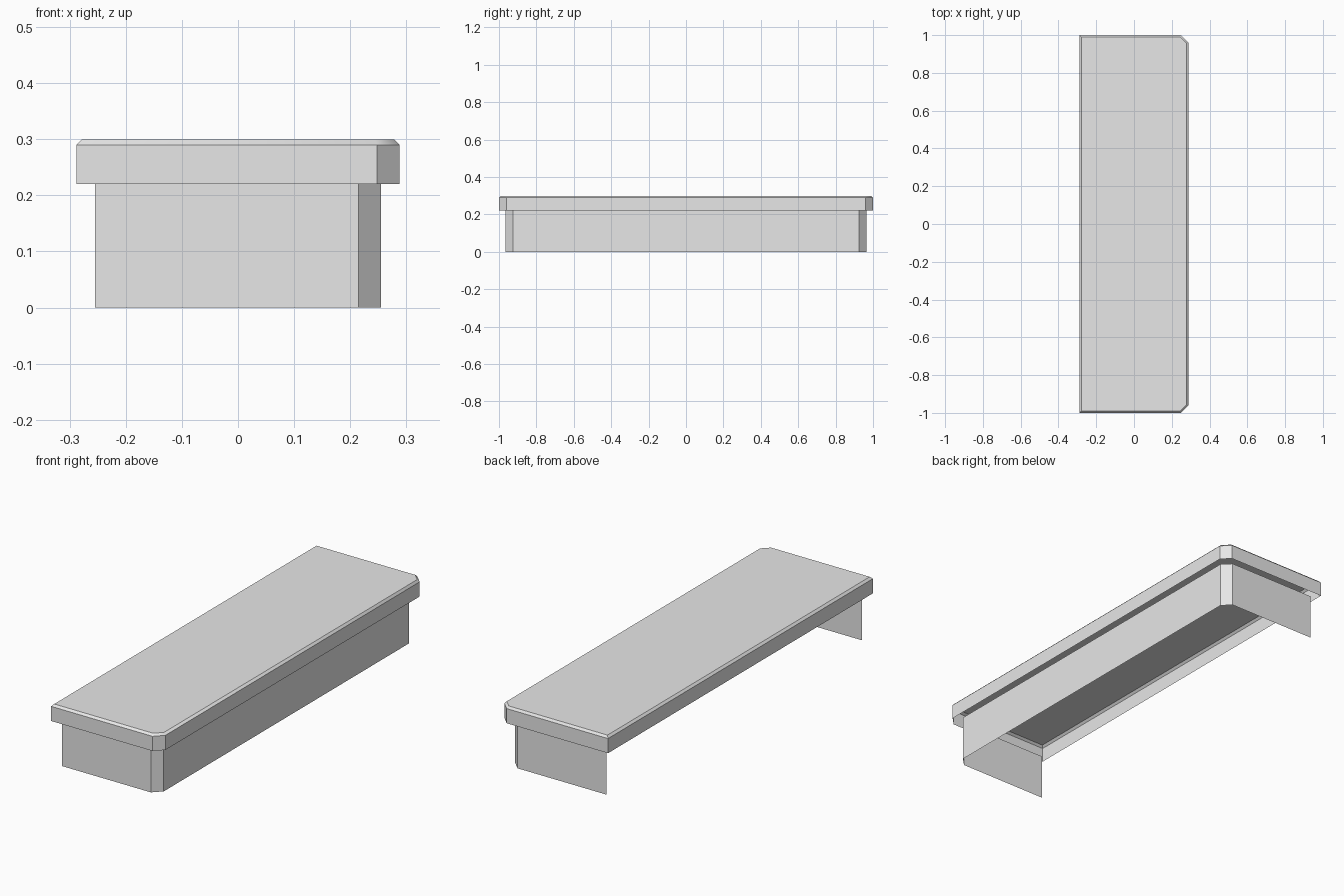
import bpy
import bmesh
from math import radians, tan

cube = bpy.data.objects.get("Cube")
if cube:
    bpy.data.objects.remove(cube, do_unlink=True)

# Single plain finish
grey = bpy.data.materials.new("light_grey")
grey.use_nodes = True
colour = (0.8, 0.8, 0.8, 1)
grey.diffuse_color = colour
grey.node_tree.nodes["Principled BSDF"].inputs["Base Color"].default_value = colour

CHAMFER = 0.04


def outline(half_x, half_y, inset=0.0):
    """Counter-clockwise plan with both +x corners cut, optionally inset."""
    x, y = half_x - inset, half_y - inset
    cut = CHAMFER - inset * (2 - 2 * tan(radians(22.5)) - 2 + tan(radians(22.5)) + 1)
    front = [(-x, -y), (x - cut, -y), (x, -y + cut)]
    return front + [(px, -py) for px, py in reversed(front)]


def shell(name, rings, closed, capped):
    """Skin stacked (plan, height) rings as a thin open-bottomed shell."""
    bm = bmesh.new()
    loops = [[bm.verts.new((x, y, z)) for x, y in plan] for plan, z in rings]
    for low, high in zip(loops, loops[1:]):
        count = len(low)
        for i in range(count if closed else count - 1):
            j = (i + 1) % count
            bm.faces.new((low[i], low[j], high[j], high[i]))
    if capped:
        bm.faces.new(loops[-1])
    mesh = bpy.data.meshes.new(name)
    bm.to_mesh(mesh)
    bm.free()
    mesh.materials.append(grey)
    obj = bpy.data.objects.new(name, mesh)
    bpy.context.collection.objects.link(obj)
    bpy.ops.object.select_all(action="DESELECT")
    obj.select_set(True)
    bpy.context.view_layer.objects.active = obj
    bpy.ops.object.shade_smooth_by_angle(angle=radians(35))
    return obj


# Base panels: front, side and back, left open along -x
base = outline(0.255, 0.965)
shell("base_panels", [(base, 0), (base, 0.22)], closed=False, capped=False)

# Overhanging top with a bevelled upper edge, hollow underneath
rim = outline(0.288, 1.0)
shell("counter_top",
      [(rim, 0.22), (rim, 0.29), (outline(0.288, 1.0, 0.01), 0.3)],
      closed=True, capped=True)
